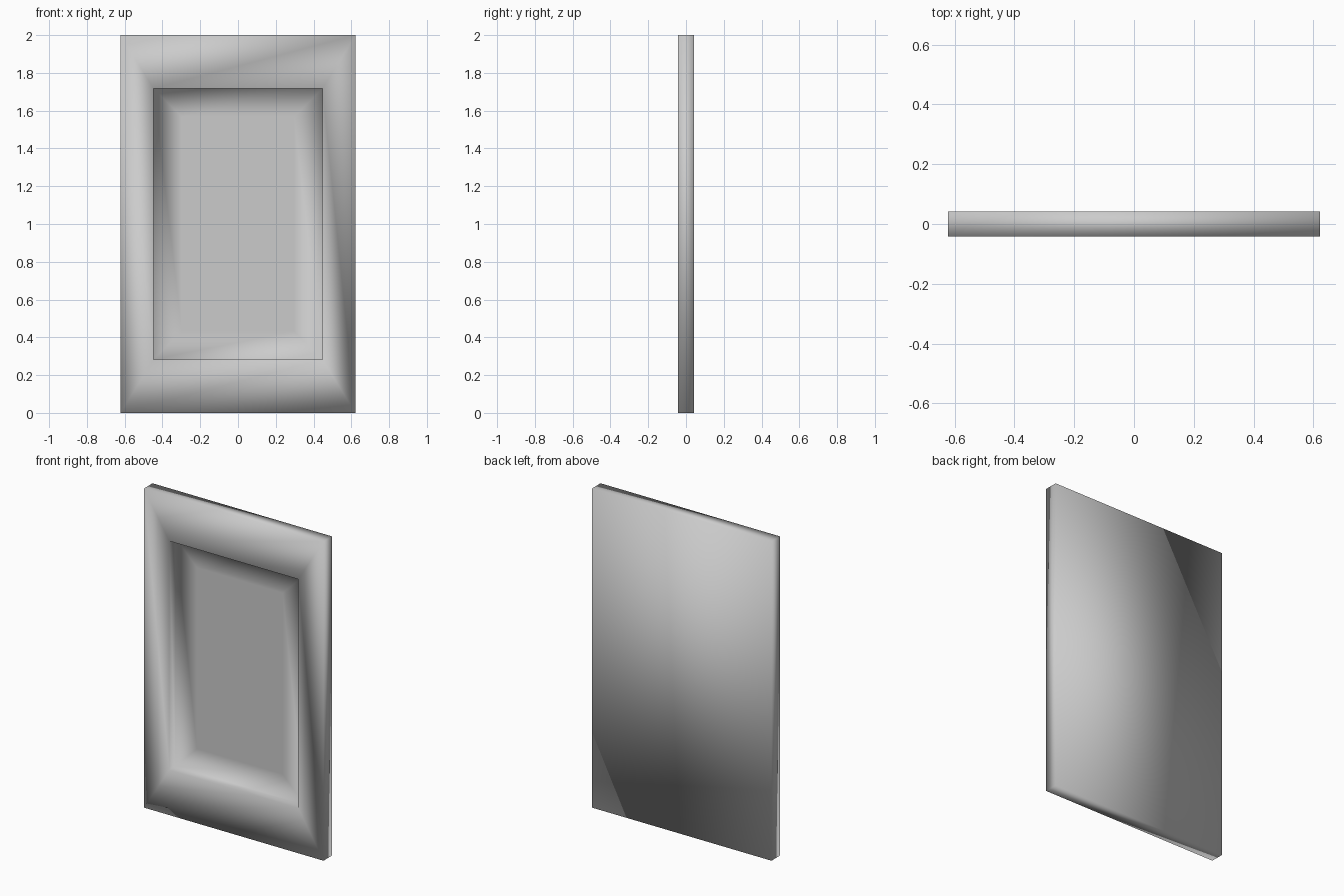
import bpy

if "Cube" in bpy.data.objects:
    bpy.data.objects.remove(bpy.data.objects["Cube"])

# Rings of the framed panel, back to recess floor: (half width, half height, y)
rings = [
    (0.622, 1.0, 0.042),     # back outline
    (0.622, 1.0, -0.042),    # front outline
    (0.447, 0.717, -0.042),  # recess rim
    (0.447, 0.717, 0.018),   # recess floor outline
    (0.297, 0.567, 0.018),   # inner floor loop
]
verts, faces = [], []
for w, h, y in rings:
    verts += [(sx * w, y, 1.0 + sz * h)
              for sx, sz in ((-1, -1), (1, -1), (1, 1), (-1, 1))]

# Back cap, walls between rings, recess floor cap
faces.append((3, 2, 1, 0))
for r in range(len(rings) - 1):
    a, b = 4 * r, 4 * r + 4
    for i in range(4):
        j = (i + 1) % 4
        faces.append((a + i, a + j, b + j, b + i))
last = 4 * (len(rings) - 1)
faces.append(tuple(range(last, last + 4)))
faces[0] = (0, 3, 2, 1)

mesh = bpy.data.meshes.new("framed_panel")
mesh.from_pydata(verts, [], faces)
mesh.update()
panel = bpy.data.objects.new("framed_panel", mesh)
bpy.context.collection.objects.link(panel)

# Soft shading across the whole panel
mesh.polygons.foreach_set("use_smooth", [True] * len(mesh.polygons))
